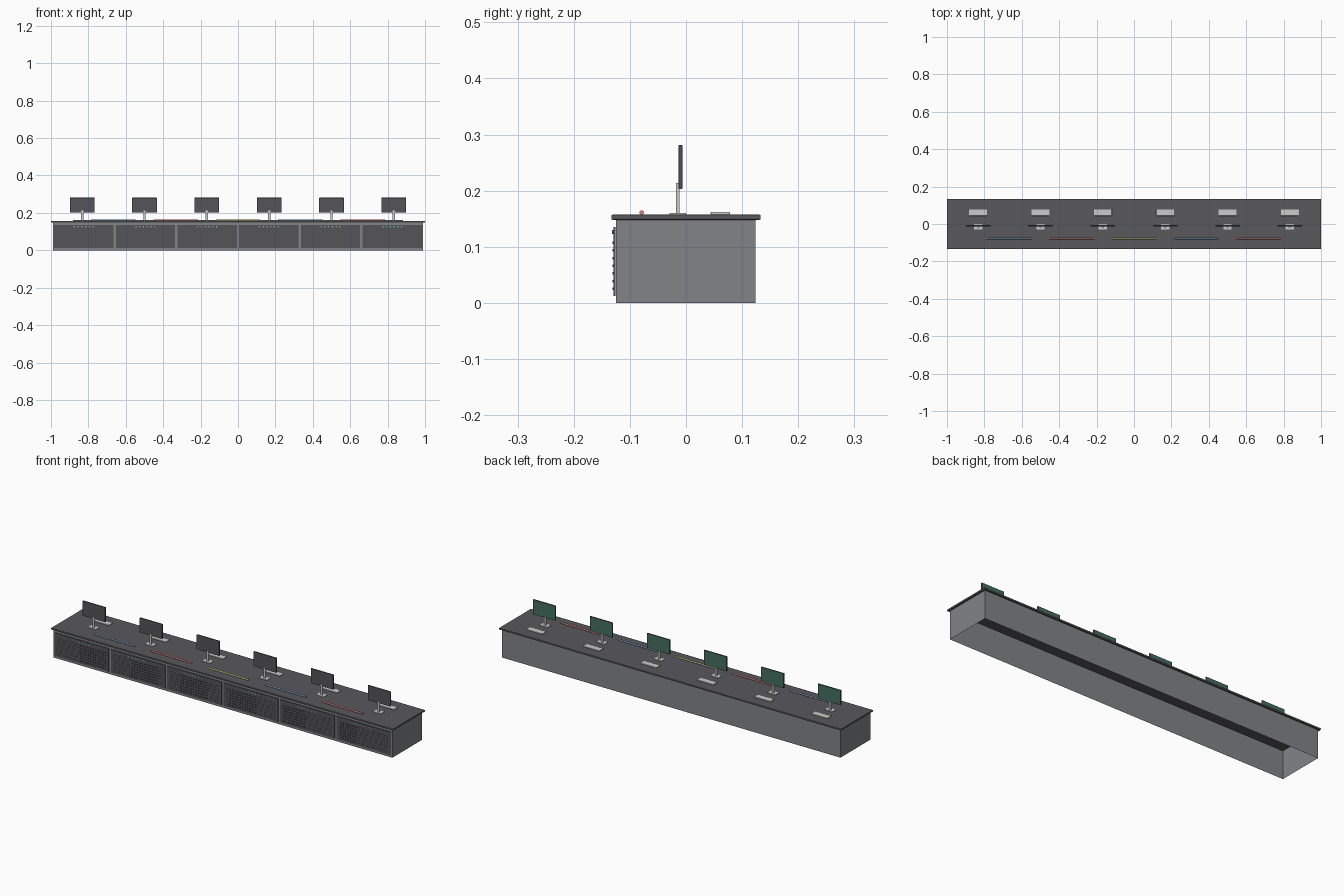
import bpy, bmesh, math
from mathutils import Matrix, Vector

if "Cube" in bpy.data.objects:
    bpy.data.objects.remove(bpy.data.objects["Cube"])


def material(name, rgb):
    m = bpy.data.materials.new(name)
    m.diffuse_color = (*rgb, 1)
    m.use_nodes = True
    m.node_tree.nodes["Principled BSDF"].inputs["Base Color"].default_value = m.diffuse_color
    return m


DARK = material("dark_top", (0.10, 0.10, 0.11))
BODY = material("body_grey", (0.22, 0.23, 0.25))
PANEL = material("panel_dark", (0.09, 0.09, 0.10))
GREEN = material("screen_green", (0.06, 0.16, 0.12))
LIGHT = material("light_grey", (0.6, 0.61, 0.6))
LED = material("led_green", (0.25, 0.6, 0.5))
CABLES = [material("cable_blue", (0.25, 0.4, 0.6)),
          material("cable_red", (0.7, 0.25, 0.25)),
          material("cable_yellow", (0.65, 0.6, 0.25))]


def finish(name, bm, mat):
    mesh = bpy.data.meshes.new(name)
    bm.to_mesh(mesh)
    bm.free()
    ob = bpy.data.objects.new(name, mesh)
    bpy.context.collection.objects.link(ob)
    mesh.materials.append(mat)
    return ob


def add_box(bm, x, y, z):
    """Box from (min, max) ranges."""
    size = [b - a for a, b in (x, y, z)]
    mid = Vector([(a + b) / 2 for a, b in (x, y, z)])
    return bmesh.ops.create_cube(
        bm, size=1, matrix=Matrix.Translation(mid) @ Matrix.Diagonal((*size, 1)))


def box(name, x, y, z, mat, bevel=0):
    bm = bmesh.new()
    add_box(bm, x, y, z)
    ob = finish(name, bm, mat)
    if bevel:
        mod = ob.modifiers.new("bevel", "BEVEL")
        mod.width, mod.segments = bevel, 2
    return ob


def around(c, width):
    return (c - width / 2, c + width / 2)


def add_rod(bm, centre, axis, radius, depth, sides):
    turn = Vector((0, 0, 1)).rotation_difference(Vector(axis)).to_matrix().to_4x4()
    bmesh.ops.create_cone(bm, cap_ends=True, segments=sides, radius1=radius,
                          radius2=radius, depth=depth,
                          matrix=Matrix.Translation(centre) @ turn)


# long counter body: four thin walls, open underneath
bm = bmesh.new()
add_box(bm, (-0.99, 0.99), (-0.125, 0.124), (0.0, 0.149))
bmesh.ops.delete(bm, geom=[f for f in bm.faces if abs(f.normal.z) > 0.5], context="FACES_ONLY")
finish("counter_body", bm, BODY)

# counter top with softened edges
box("counter_top", (-1, 1), (-0.133, 0.133), (0.148, 0.157), DARK, 0.002)

pitch = 1 / 3
for i in range(6):
    cx = (i - 2.5) * pitch
    px = cx * 0.99

    # front panel, its vent grille and its row of lights
    box(f"front_panel_{i}", around(px, 0.317), (-0.129, -0.1252), (0.012, 0.135), PANEL)
    bm = bmesh.new()
    for row in range(7):
        for col in range(20):
            add_box(bm, around(px + (col - 9.5) * 0.0145, 0.009),
                    (-0.1308, -0.1288), around(0.025 + row * 0.0137, 0.0045))
    finish(f"vent_grille_{i}", bm, PANEL)
    bm = bmesh.new()
    for k in range(6):
        add_rod(bm, (px + (k - 2.5) * 0.02, -0.130, 0.126), (0, 1, 0), 0.0035, 0.003, 10)
    finish(f"panel_lights_{i}", bm, LED)

    # monitor facing the back, on a post and foot
    box(f"monitor_{i}", around(cx, 0.132), (-0.013, -0.0065), (0.203, 0.281), PANEL, 0.001)
    box(f"screen_{i}", around(cx, 0.126), (-0.007, -0.006), (0.206, 0.278), GREEN)
    box(f"monitor_post_{i}", around(cx, 0.012), (-0.018, -0.0115), (0.159, 0.214), LIGHT)
    box(f"monitor_foot_{i}", around(cx, 0.045), (-0.029, 0.0), (0.157, 0.160), LIGHT)

    # keyboard
    box(f"keyboard_{i}", around(cx, 0.096), (0.044, 0.078), (0.157, 0.162), LIGHT, 0.0015)

# coloured cables lying between the stations
for i in range(5):
    bm = bmesh.new()
    add_rod(bm, ((i - 2) * pitch, -0.079, 0.161), (1, 0, 0), 0.004, 0.237, 12)
    finish(f"cable_{i}", bm, CABLES[i % 3])
